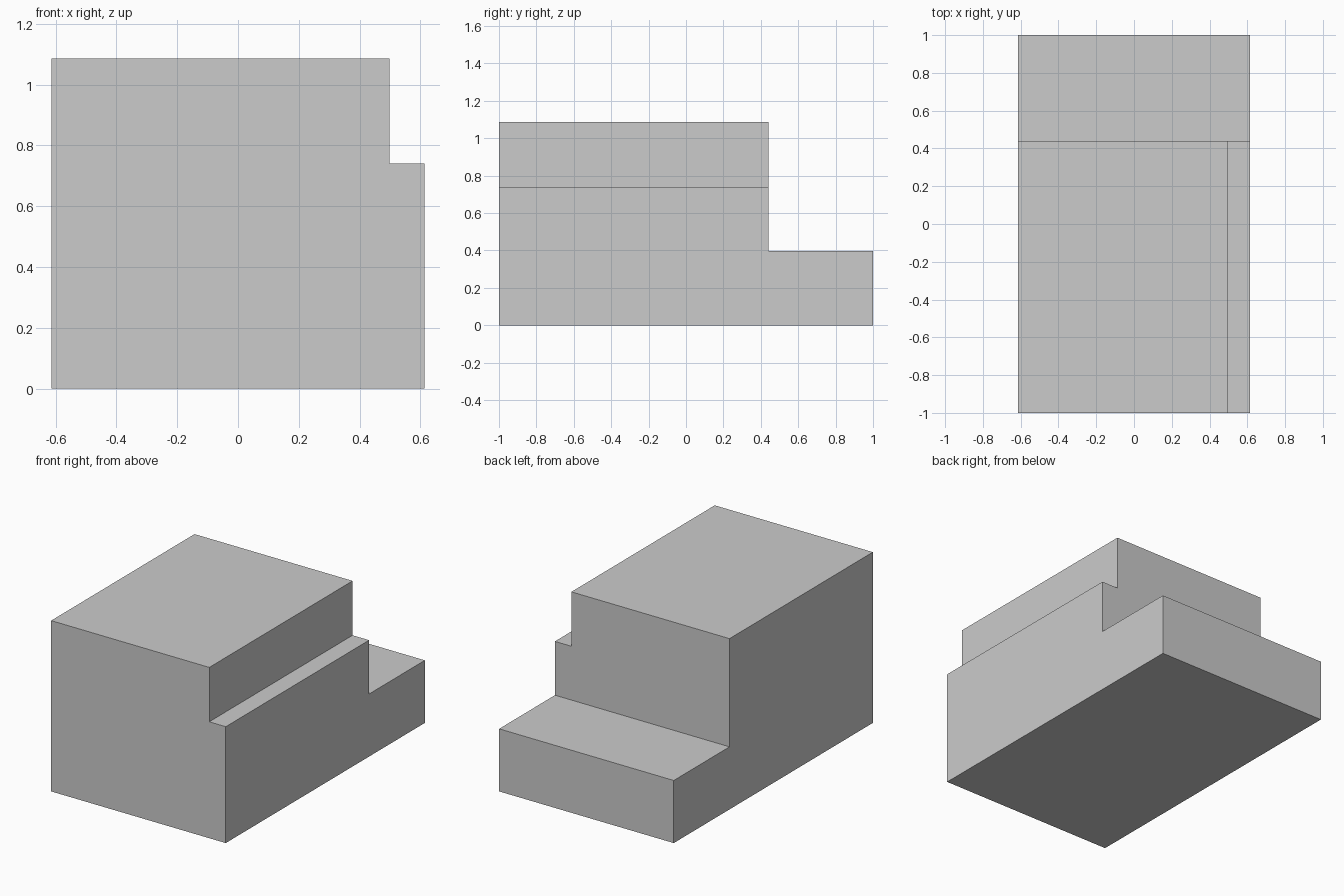
import bpy, bmesh

if "Cube" in bpy.data.objects:
    bpy.data.objects.remove(bpy.data.objects["Cube"])

HALF_X, SHELF_X = 0.614, 0.498
BACK_STEP_Y = 0.44
LOW_Z, SHELF_Z, TOP_Z = 0.398, 0.74, 1.086


def extrude_profile(name, yz, x0, x1):
    """Solid made by sweeping a side profile (y, z) from x0 to x1."""
    bm = bmesh.new()
    face = bm.faces.new([bm.verts.new((x0, y, z)) for y, z in yz])
    swept = bmesh.ops.extrude_face_region(bm, geom=[face])
    verts = [v for v in swept["geom"] if isinstance(v, bmesh.types.BMVert)]
    bmesh.ops.translate(bm, verts=verts, vec=(x1 - x0, 0, 0))
    bmesh.ops.recalc_face_normals(bm, faces=bm.faces[:])
    mesh = bpy.data.meshes.new(name)
    bm.to_mesh(mesh)
    bm.free()
    obj = bpy.data.objects.new(name, mesh)
    bpy.context.collection.objects.link(obj)
    return obj


# main mass: tall front block with a low step at the back
block = extrude_profile("stepped_block", [
    (-1, 0), (1, 0), (1, LOW_Z), (BACK_STEP_Y, LOW_Z),
    (BACK_STEP_Y, TOP_Z), (-1, TOP_Z)], -HALF_X, HALF_X)

# cutter: narrow shelf along the upper right side
cutter = extrude_profile("shelf_cutter", [
    (-1.2, SHELF_Z), (1.2, SHELF_Z), (1.2, 1.3), (-1.2, 1.3)], SHELF_X, 0.9)

cut = block.modifiers.new("shelf", "BOOLEAN")
cut.operation = "DIFFERENCE"
cut.solver = "EXACT"
cut.object = cutter
bpy.context.view_layer.objects.active = block
bpy.ops.object.modifier_apply(modifier=cut.name)
bpy.data.objects.remove(cutter, do_unlink=True)
